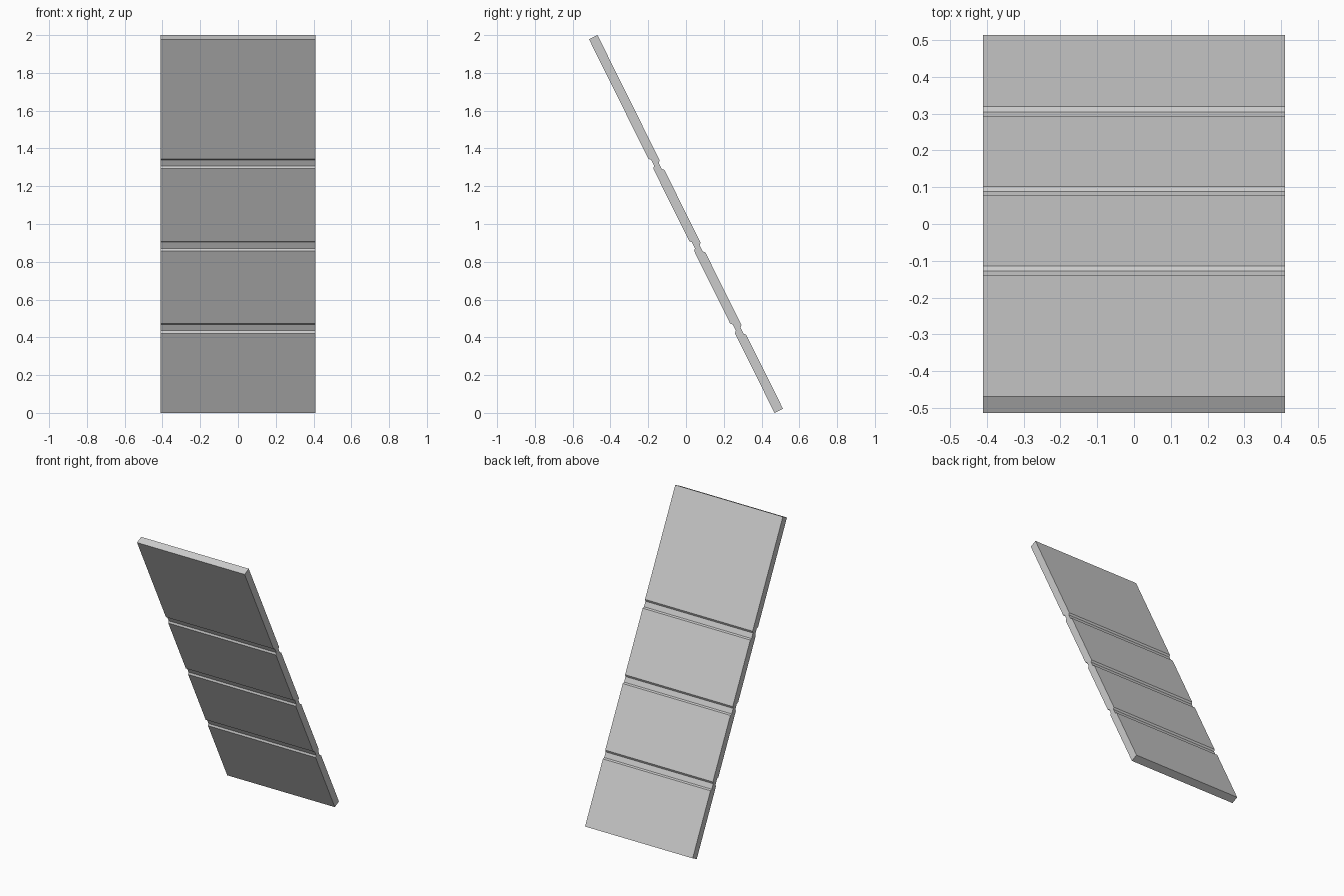
import bpy, bmesh, math

if "Cube" in bpy.data.objects:
    bpy.data.objects.remove(bpy.data.objects["Cube"])

TILT = math.radians(26.4)      # lean from vertical, top towards the front
LENGTH, THICK, HALF_W = 2.208, 0.05, 0.41
PITCH, GROOVE_W, DEPTH = 0.487, 0.057, 0.0105
FRONT_START, BACK_START = 0.470, 0.437   # lower lip of the first groove per face


def face_profile(start, surface, inward):
    """Points up one face of the panel, dipping into chamfered grooves."""
    pts = [(surface, 0.0)]
    floor = surface + inward * DEPTH
    for i in range(3):
        low = start + i * PITCH
        high = low + GROOVE_W
        pts += [(surface, low), (floor, low + DEPTH),
                (floor, high - DEPTH), (surface, high)]
    return pts + [(surface, LENGTH)]


# Closed section: front face upwards, back face downwards
front = face_profile(FRONT_START, -THICK / 2, 1)
back = face_profile(BACK_START, THICK / 2, -1)
section = front + back[::-1]


# Lean the section over, centred on y and standing on the ground
def lean(n, s):
    s -= LENGTH / 2
    y = n * math.cos(TILT) - s * math.sin(TILT)
    z = n * math.sin(TILT) + s * math.cos(TILT)
    return y, z + 1.0


# Extrude the section across the width
bm = bmesh.new()
verts = [bm.verts.new((-HALF_W, *lean(n, s))) for n, s in section]
side = bm.faces.new(verts)
ext = bmesh.ops.extrude_face_region(bm, geom=[side])
moved = [v for v in ext["geom"] if isinstance(v, bmesh.types.BMVert)]
bmesh.ops.translate(bm, verts=moved, vec=(2 * HALF_W, 0, 0))
bmesh.ops.recalc_face_normals(bm, faces=bm.faces)

mesh = bpy.data.meshes.new("grooved_panel")
bm.to_mesh(mesh)
bm.free()

# Plain grey finish
grey = bpy.data.materials.new("light_grey")
grey.diffuse_color = (0.6, 0.6, 0.6, 1.0)
grey.use_nodes = True
grey.node_tree.nodes["Principled BSDF"].inputs["Base Color"].default_value = grey.diffuse_color
mesh.materials.append(grey)

panel = bpy.data.objects.new("grooved_panel", mesh)
bpy.context.collection.objects.link(panel)
